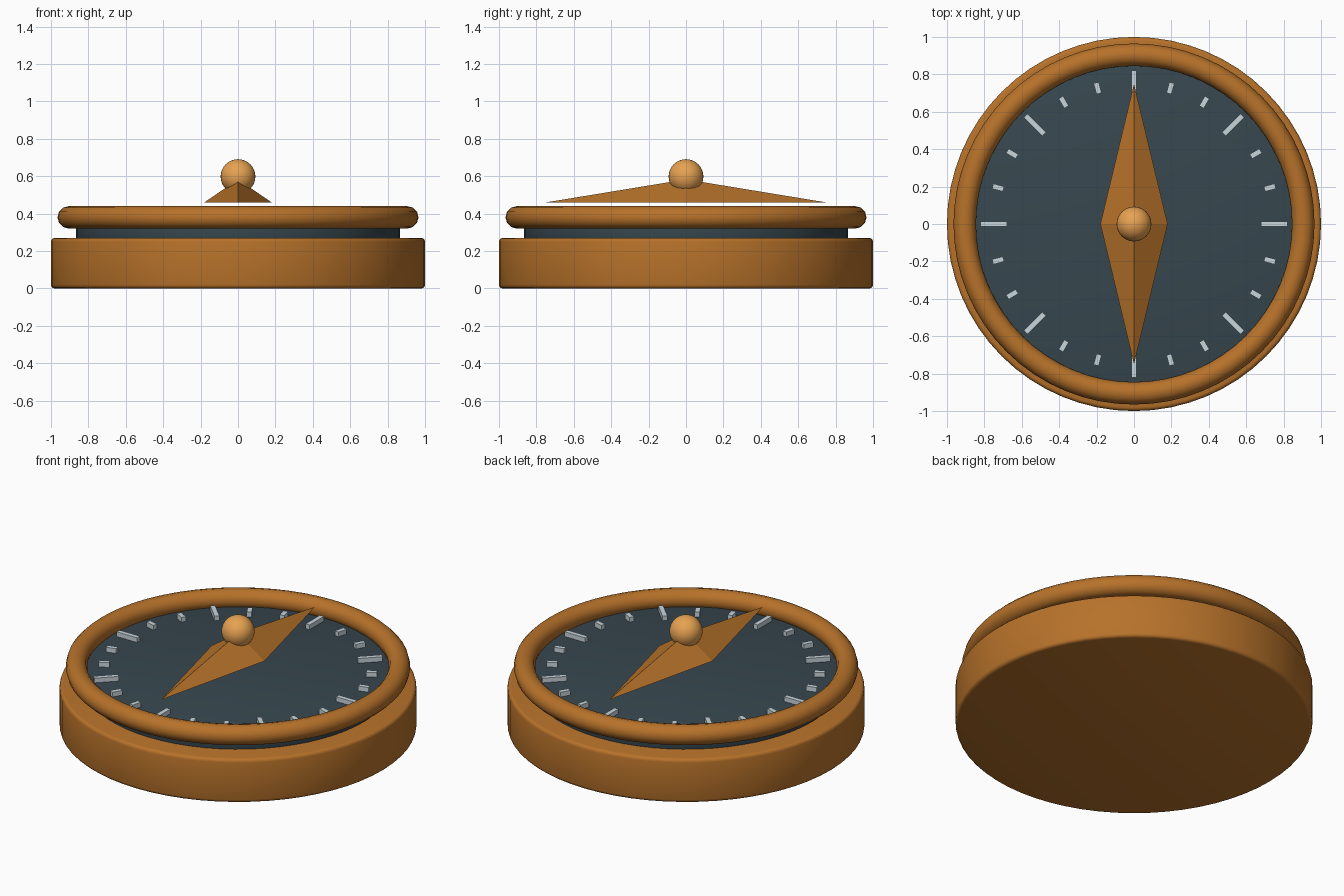
import bpy, bmesh, math

if "Cube" in bpy.data.objects:
    bpy.data.objects.remove(bpy.data.objects["Cube"])

def lin(c):
    c /= 255
    return c / 12.92 if c <= 0.04045 else ((c + 0.055) / 1.055) ** 2.4

def material(name, r, g, b):
    m = bpy.data.materials.new(name)
    m.diffuse_color = (lin(r), lin(g), lin(b), 1)
    m.use_nodes = True
    m.node_tree.nodes["Principled BSDF"].inputs["Base Color"].default_value = m.diffuse_color
    return m

brown = material("wood brown", 183, 114, 42)
amber = material("light amber", 240, 168, 85)
slate = material("dark slate", 55, 71, 79)
silver = material("pale silver", 200, 214, 220)

def finish(name, mat, smooth=True):
    ob = bpy.context.object
    ob.name = name
    ob.data.materials.append(mat)
    if smooth:
        bpy.ops.object.shade_smooth_by_angle(angle=math.radians(50))
    return ob

def disc(name, radius, z0, z1, bevel, mat):
    bpy.ops.mesh.primitive_cylinder_add(vertices=64, radius=radius, depth=z1 - z0,
                                        location=(0, 0, (z0 + z1) / 2))
    ob = bpy.context.object
    mod = ob.modifiers.new("rounded_rim", 'BEVEL')
    mod.width, mod.segments = bevel, 3
    bpy.ops.object.modifier_apply(modifier=mod.name)
    return finish(name, mat)

# Case and dial
disc("case", 1.0, 0, 0.27, 0.02, brown)
disc("dial", 0.865, 0.26, 0.35, 0.008, slate)

# Bezel ring
bpy.ops.mesh.primitive_torus_add(major_segments=64, minor_segments=12, major_radius=0.905,
                                 minor_radius=0.06, location=(0, 0, 0.38))
finish("bezel_ring", brown)

# Tick marks: 24 around the dial, every third one long
for i in range(24):
    a = math.radians(15 * i)
    major = i % 3 == 0
    r, length = (0.75, 0.14) if major else (0.752, 0.06)
    bpy.ops.mesh.primitive_cube_add(size=1, location=(r * math.cos(a), r * math.sin(a), 0.362),
                                    rotation=(0, 0, a))
    bpy.context.object.scale = (length, 0.028, 0.034)
    finish("long_tick" if major else "short_tick", silver, False)

# Needle: diamond-based pyramid
me = bpy.data.meshes.new("needle")
bm = bmesh.new()
rim = [bm.verts.new((x, y, 0.46)) for x, y in ((0.18, 0), (0, 0.75), (-0.18, 0), (0, -0.75))]
apex = bm.verts.new((0, 0, 0.583))
for i in range(4):
    bm.faces.new((rim[i], rim[(i + 1) % 4], apex))
bm.faces.new(rim[::-1])
bm.to_mesh(me)
bm.free()
needle = bpy.data.objects.new("needle", me)
bpy.context.collection.objects.link(needle)
me.materials.append(brown)

# Centre knob
bpy.ops.mesh.primitive_uv_sphere_add(segments=32, ring_count=16, radius=0.093, location=(0, 0, 0.598))
finish("centre_knob", amber)
